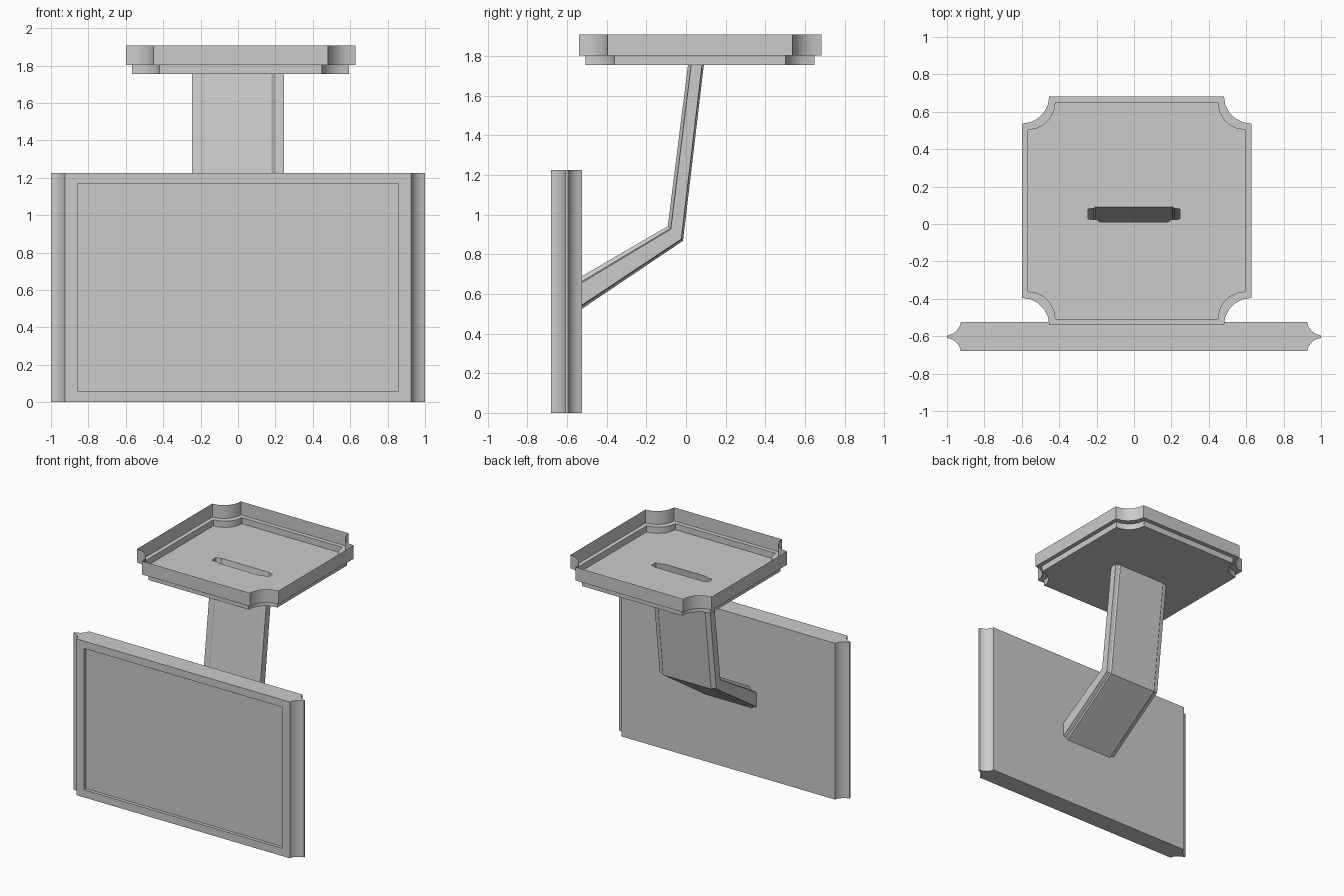
import bpy, bmesh, math

if "Cube" in bpy.data.objects:
    bpy.data.objects.remove(bpy.data.objects["Cube"])


def finish(name, bm, angle=35):
    bmesh.ops.remove_doubles(bm, verts=bm.verts, dist=1e-5)
    bmesh.ops.recalc_face_normals(bm, faces=bm.faces)
    mesh = bpy.data.meshes.new(name)
    bm.to_mesh(mesh)
    bm.free()
    ob = bpy.data.objects.new(name, mesh)
    bpy.context.collection.objects.link(ob)
    bpy.ops.object.select_all(action='DESELECT')
    ob.select_set(True)
    bpy.context.view_layer.objects.active = ob
    bpy.ops.object.shade_smooth_by_angle(angle=math.radians(angle))
    return ob


def ring(bm, pts):
    return [bm.verts.new(p) for p in pts]


def bridge(bm, a, b):
    n = len(a)
    for i in range(n):
        j = (i + 1) % n
        bm.faces.new((a[i], a[j], b[j], b[i]))


# Panel: horizontal profile with scooped ends, extruded upwards
Y0, Y1, YC, H = -0.68, -0.525, -0.6025, 1.225
quarter = [(0.926, Y1), (0.934, -0.552), (0.953, -0.575), (0.975, -0.589), (1.0, -0.596)]
right = quarter + [(x, 2 * YC - y) for x, y in reversed(quarter)]
outline = right + [(-x, y) for x, y in reversed(right)]
bm = bmesh.new()
low = ring(bm, [(x, y, 0) for x, y in outline])
high = ring(bm, [(x, y, H) for x, y in outline])
n, k = len(outline), len(right)
for i in range(n):
    if i != k - 1:                      # the front is filled with a recess below
        j = (i + 1) % n
        bm.faces.new((low[i], low[j], high[j], high[i]))
bm.faces.new(low)
bm.faces.new(high)
front = [low[k - 1], low[k], high[k], high[k - 1]]
rect = [(0.858, 0.06), (-0.858, 0.06), (-0.858, 1.167), (0.858, 1.167)]
rim = ring(bm, [(x, Y0, z) for x, z in rect])
deep = ring(bm, [(x, Y0 + 0.025, z) for x, z in rect])
bridge(bm, front, rim)
bridge(bm, rim, deep)
bm.faces.new(deep)
finish("panel", bm)

# Bent arm: hollow chamfered tube, each station given by front and back edge (y, z)
half = [(0.18, 0.0), (0.2, 0.16), (0.245, 0.2), (0.245, 0.88), (0.215, 0.92), (0.207, 1.0)]
section = half + [(-x, t) for x, t in reversed(half)]
stations = [((Y1, 0.69), (Y1, 0.525)), ((-0.092, 0.942), (-0.015, 0.868)),
            ((0.01, 1.755), (0.09, 1.755))]


def station_points(f, b):
    return [(x, f[0] + t * (b[0] - f[0]), f[1] + t * (b[1] - f[1])) for x, t in section]


bm = bmesh.new()
rings = [ring(bm, station_points(f, b)) for f, b in stations]
for a, b in zip(rings, rings[1:]):
    bridge(bm, a, b)
finish("bent_arm", bm, 20)


# Tray: thin stepped shell with scooped corners and a slot where the arm enters
def tray_points(hx, hy, z, r=0.146, steps=5):
    pts = []
    for q, (sx, sy) in enumerate([(1, 1), (-1, 1), (-1, -1), (1, -1)]):
        start = math.radians(270 + 90 * q)
        for i in range(steps + 1):
            a = start - math.radians(90) * i / steps
            pts.append((0.014 + sx * hx + r * math.cos(a), 0.071 + sy * hy + r * math.sin(a), z))
    return pts


bm = bmesh.new()
levels = [ring(bm, tray_points(hx, hy, z)) for hx, hy, z in
          [(0.613, 0.612, 1.908), (0.613, 0.612, 1.803), (0.58, 0.578, 1.803), (0.58, 0.578, 1.755)]]
for a, b in zip(levels, levels[1:]):
    bridge(bm, a, b)
slot = ring(bm, station_points(*stations[-1]))
edges = []
for loop in (levels[-1], slot):
    for i, v in enumerate(loop):
        w = loop[(i + 1) % len(loop)]
        edges.append(bm.edges.get((v, w)) or bm.edges.new((v, w)))
bmesh.ops.triangle_fill(bm, use_beauty=True, use_dissolve=False, edges=edges, normal=(0, 0, 1))
finish("tray", bm)
